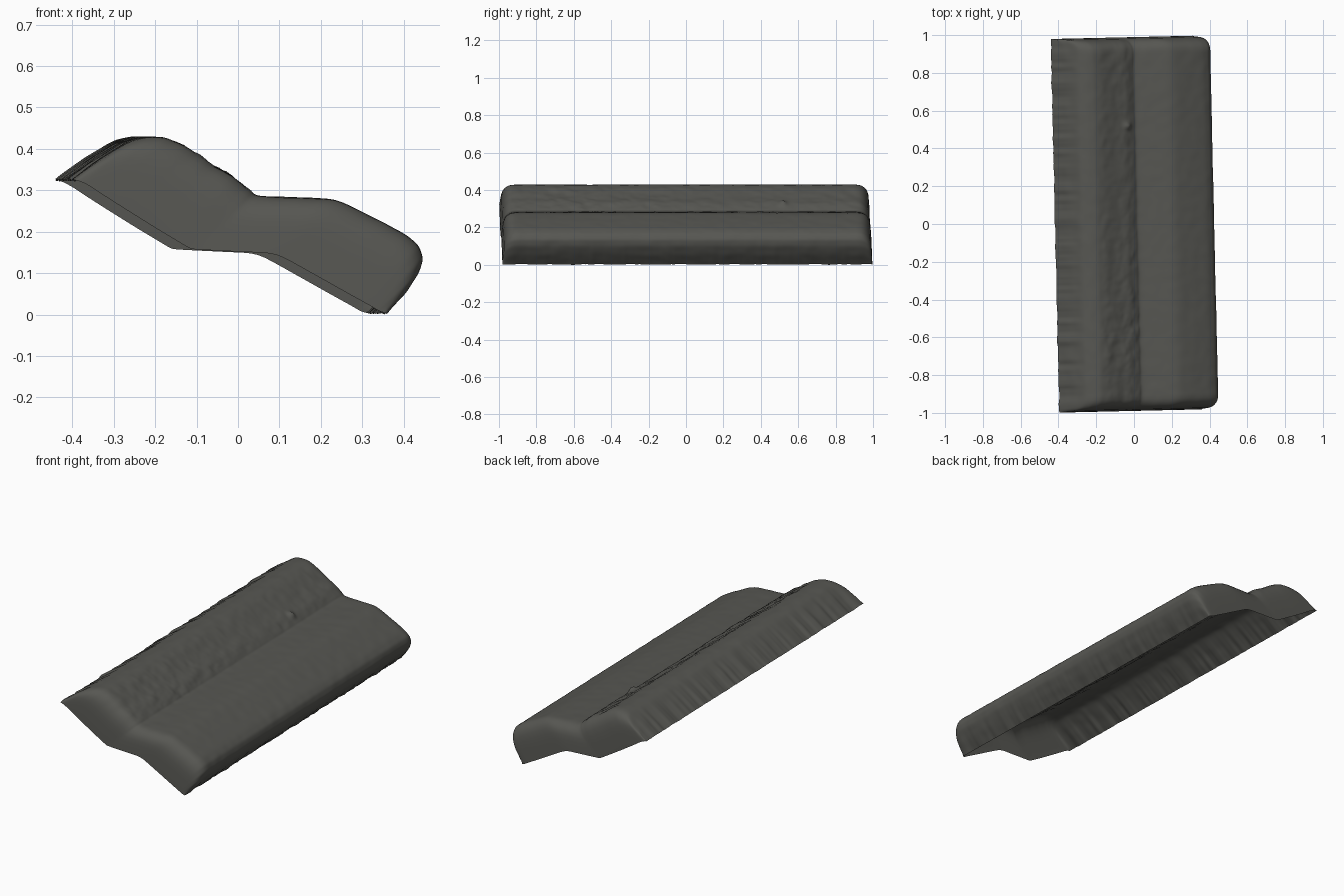
import bpy, bmesh, math
from mathutils import Vector, noise

if "Cube" in bpy.data.objects:
    bpy.data.objects.remove(bpy.data.objects["Cube"])

# Cross-section: crown point (x, z) and the matching rim point below it
SECTION = [
    ((-0.418, 0.330), (-0.418, 0.330)),   # ragged left lip
    ((-0.345, 0.384), (-0.408, 0.328)),
    ((-0.278, 0.427), (-0.395, 0.323)),
    ((-0.235, 0.435), (-0.375, 0.312)),
    ((-0.195, 0.433), (-0.350, 0.295)),   # hump
    ((-0.150, 0.412), (-0.300, 0.263)),
    ((-0.080, 0.365), (-0.220, 0.213)),
    ((-0.030, 0.338), (-0.165, 0.180)),
    ((0.005, 0.308), (-0.138, 0.164)),
    ((0.022, 0.291), (-0.120, 0.162)),    # valley
    ((0.120, 0.288), (-0.020, 0.157)),
    ((0.217, 0.284), (0.070, 0.153)),     # end of flat
    ((0.310, 0.238), (0.170, 0.097)),
    ((0.385, 0.198), (0.250, 0.052)),
    ((0.415, 0.172), (0.290, 0.030)),     # rounded nose
    ((0.426, 0.140), (0.306, 0.021)),
    ((0.416, 0.105), (0.314, 0.016)),
    ((0.385, 0.060), (0.320, 0.013)),
    ((0.336, 0.008), (0.336, 0.008)),     # right lip
]
# End rounding: (distance in from the end, fraction of drop to the rim)
END = [(0.0, 1.0), (0.002, 0.8), (0.005, 0.6), (0.008, 0.42), (0.014, 0.28),
       (0.022, 0.18), (0.033, 0.1), (0.047, 0.04), (0.062, 0.01), (0.08, 0.0)]
HALF, TURN, STEPS, SPAN = 0.989, 0.023, 6, 170


def resample():
    pts = []
    for (a, b), (c, d) in zip(SECTION, SECTION[1:]):
        for i in range(STEPS):
            t = i / STEPS
            pts.append((Vector(a).lerp(Vector(c), t), Vector(b).lerp(Vector(d), t)))
    pts.append(tuple(Vector(p) for p in SECTION[-1]))
    for _ in range(3):
        pts = [pts[0]] + [tuple((pts[i - 1][k] + 2 * pts[i][k] + pts[i + 1][k]) / 4 for k in (0, 1))
                          for i in range(1, len(pts) - 1)] + [pts[-1]]
    return pts


def window(x, lo, hi, soft):
    return max(0.0, min(1.0, (x - lo) / soft, (hi - x) / soft))


def roughness(p, y):
    """Worn relief, measured along the outward direction."""
    x, z = p
    n = noise.noise(Vector((x * 22, y * 18, z * 22)))
    fine = noise.noise(Vector((x * 55, y * 45, 7)))
    worn = window(x, -0.19, 0.03, 0.04) * (0.5 + 0.5 * window(y, -1.2, 0.1, 0.6))
    h = 0.0015 * n + worn * (0.004 * n + 0.004 * max(fine, 0))
    h += 0.016 * math.exp(-((x + 0.025) ** 2 + (y - 0.52) ** 2) / 0.0003)
    # striations running down the long walls
    ripple = noise.noise(Vector((0, y * 14, 3))) + 0.5 * noise.noise(Vector((0, y * 40, 5)))
    if x < -0.27:
        h += 0.009 * ripple * min(1, (-0.27 - x) / 0.1)
    if x > 0.3 and z < 0.15:
        h += 0.005 * ripple * (0.15 - z) / 0.15
    return h


# Lengthwise stations, mirrored at both ends
ends = [(-HALF + a, d) for a, d in END]
inner = HALF - END[-1][0]
stations = ends + [(-inner + 2 * inner * i / SPAN, 0) for i in range(1, SPAN)]
stations += [(-y, d) for y, d in reversed(ends)]

section = resample()
bm = bmesh.new()
grid = []
for y, drop in stations:
    row = []
    for i, (top, rim) in enumerate(section):
        p = top.lerp(rim, drop)
        a, b = section[max(i - 1, 0)][0], section[min(i + 1, len(section) - 1)][0]
        normal = Vector((a.y - b.y, b.x - a.x)).normalized()
        p = p + normal * roughness(top, y) * (1 - drop)
        # slightly turned about the vertical
        row.append(bm.verts.new((p.x - TURN * y, y + TURN * p.x, max(p.y, 0))))
    grid.append(row)
for r0, r1 in zip(grid, grid[1:]):
    for i in range(len(r0) - 1):
        bm.faces.new((r0[i], r0[i + 1], r1[i + 1], r1[i]))
bmesh.ops.remove_doubles(bm, verts=bm.verts, dist=0.00005)

# Open-bottomed stone shell
mesh = bpy.data.meshes.new("moulded_slab")
bm.to_mesh(mesh)
bm.free()
slab = bpy.data.objects.new("moulded_slab", mesh)
bpy.context.collection.objects.link(slab)
grey = bpy.data.materials.new("dark warm grey stone")
grey.diffuse_color = (0.095, 0.095, 0.085, 1)
grey.use_nodes = True
grey.node_tree.nodes["Principled BSDF"].inputs["Base Color"].default_value = grey.diffuse_color
mesh.materials.append(grey)
low = min(v.co.z for v in mesh.vertices)
for v in mesh.vertices:
    v.co.z -= low
bpy.context.view_layer.objects.active = slab
slab.select_set(True)
bpy.ops.object.shade_smooth_by_angle(angle=math.radians(40))
